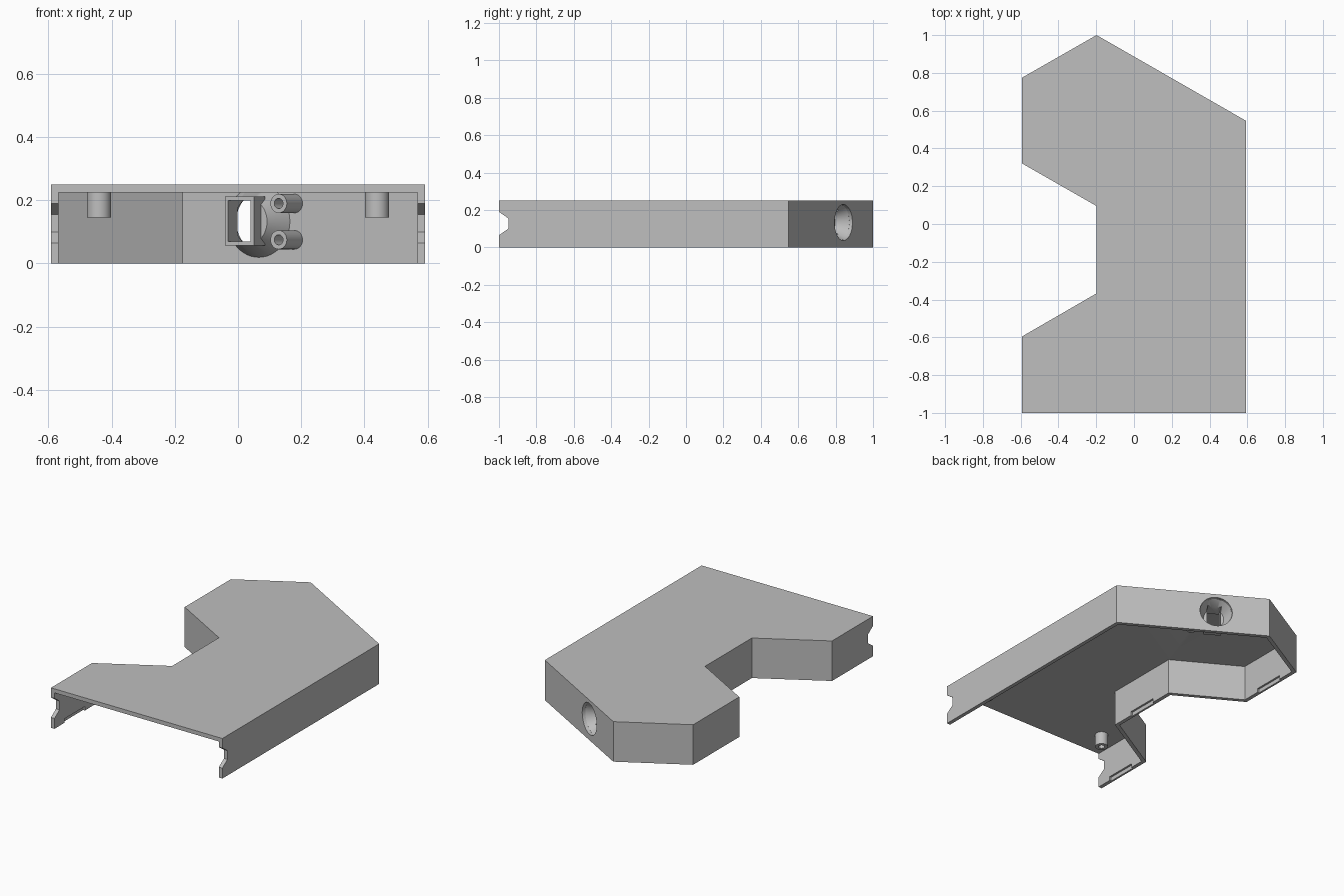
import bpy, bmesh, math
from mathutils import Vector, Matrix

if "Cube" in bpy.data.objects:
    bpy.data.objects.remove(bpy.data.objects["Cube"])

grey = bpy.data.materials.new("plain grey")
grey.use_nodes = True
COLOUR = (0.52, 0.52, 0.52, 1)
grey.diffuse_color = COLOUR
grey.node_tree.nodes["Principled BSDF"].inputs["Base Color"].default_value = COLOUR

HEIGHT, WALL = 0.25, 0.024


def make(name, bm, matrix=Matrix()):
    bmesh.ops.recalc_face_normals(bm, faces=bm.faces)
    mesh = bpy.data.meshes.new(name)
    bm.to_mesh(mesh)
    bm.free()
    mesh.transform(matrix)
    mesh.materials.append(grey)
    obj = bpy.data.objects.new(name, mesh)
    bpy.context.collection.objects.link(obj)
    return obj


def prism(name, points, offset):
    """Extrude a planar loop of 3D points along offset."""
    bm = bmesh.new()
    face = bm.faces.new([bm.verts.new(p) for p in points])
    out = bmesh.ops.extrude_face_region(bm, geom=[face])["geom"]
    bmesh.ops.translate(bm, verts=[g for g in out if isinstance(g, bmesh.types.BMVert)], vec=offset)
    return make(name, bm)


def cone(name, r1, r2, z1, z2, matrix=Matrix(), sides=48):
    bm = bmesh.new()
    bmesh.ops.create_cone(bm, cap_ends=True, segments=sides, radius1=r1, radius2=r2,
                          depth=z2 - z1, matrix=Matrix.Translation((0, 0, (z1 + z2) / 2)))
    return make(name, bm, matrix)


def box(name, size, centre, matrix=Matrix()):
    bm = bmesh.new()
    bmesh.ops.create_cube(bm, size=1, matrix=Matrix.Translation(centre) @ Matrix.Diagonal((*size, 1)))
    return make(name, bm, matrix)


def combine(obj, other, operation="DIFFERENCE"):
    mod = obj.modifiers.new("combine", "BOOLEAN")
    mod.operation, mod.object, mod.solver = operation, other, "EXACT"
    bpy.context.view_layer.objects.active = obj
    bpy.ops.object.modifier_apply(modifier=mod.name)
    bpy.data.objects.remove(other)


def inset(points, d):
    """Offset a counter-clockwise outline inward with mitred corners."""
    result = []
    for i, p in enumerate(points):
        a = (p - points[i - 1]).normalized()
        b = (points[(i + 1) % len(points)] - p).normalized()
        na, nb = Vector((-a.y, a.x)), Vector((-b.y, b.x))
        result.append(p + (na + nb) * d / (1 + na.dot(nb)))
    return result


# Housing: open at the bottom and front
outline = [Vector(p) for p in [(-0.592, -1), (0.592, -1), (0.592, 0.547), (-0.198, 1), (-0.592, 0.775),
                               (-0.592, 0.32), (-0.198, 0.095), (-0.198, -0.367), (-0.592, -0.595)]]
housing = prism("housing", [(p.x, p.y, 0) for p in outline], (0, 0, HEIGHT))
inner = inset(outline, WALL)
inner[0].y = inner[1].y = -1.1
combine(housing, prism("cavity", [(p.x, p.y, -0.1) for p in inner], (0, 0, HEIGHT + 0.1 - 0.025)))

# Tapered notch in the front ends of both side walls
notch = [(-1.02, 0.204), (-0.95, 0.155), (-0.95, 0.1), (-1.02, 0.051)]
combine(housing, prism("notch", [(-1, y, z) for y, z in notch], (2, 0, 0)))

# Clip slots on the inner bottom edges of the three right-hand walls
for x, y in [(-0.592, -0.8), (-0.198, -0.136), (-0.592, 0.548)]:
    combine(housing, box("slot", (0.024, 0.2, 0.05), (x + WALL, y, 0)))

# Socket frame: local x along the slanted wall, y up, z into the housing
c, s = math.cos(math.radians(30)), 0.5
frame = Matrix(((c, 0, -s, 0.077), (-s, 0, -c, 0.841), (0, 1, 0, 0.133), (0, 0, 0, 1)))
combine(housing, cone("round_hole", 0.096, 0.096, -0.1, 0.06, frame))

# Socket: tapered cup ending in a rectangular sleeve
socket = cone("socket", 0.116, 0.075, 0.018, 0.1, frame)
combine(socket, box("sleeve", (0.105, 0.155, 0.07), (0, 0.002, 0.11), frame), "UNION")
combine(socket, cone("cup_bore", 0.096, 0.06, 0.017, 0.085, frame))
combine(socket, box("sleeve_bore", (0.082, 0.13, 0.14), (0, 0.002, 0.12), frame))


def post(name, radius, bore, z1, z2, matrix):
    """Hollow screw post, open at the z2 end."""
    obj = cone(name, radius, radius, z1, z2, matrix, 32)
    combine(obj, cone("bore", bore, bore, z1 + 0.02, z2 + 0.02, matrix, 32))
    return obj


parts = [housing, socket]
# Pair of posts beside the socket
for label, height in (("upper", 0.057), ("lower", -0.058)):
    parts.append(post(label + "_socket_post", 0.03, 0.016, 0.015, 0.122,
                      frame @ Matrix.Translation((0.13, height, 0))))

# Pair of posts hanging from the roof near the front
down = Matrix.Rotation(math.pi, 4, "X")
for label, x in (("right", -0.44), ("left", 0.44)):
    parts.append(post(label + "_roof_post", 0.038, 0.018, -0.01, 0.082,
                      Matrix.Translation((x, -0.82, 0.227)) @ down))

bpy.ops.object.select_all(action="DESELECT")
for obj in parts:
    obj.select_set(True)
bpy.context.view_layer.objects.active = housing
bpy.ops.object.shade_smooth_by_angle(angle=math.radians(30))
